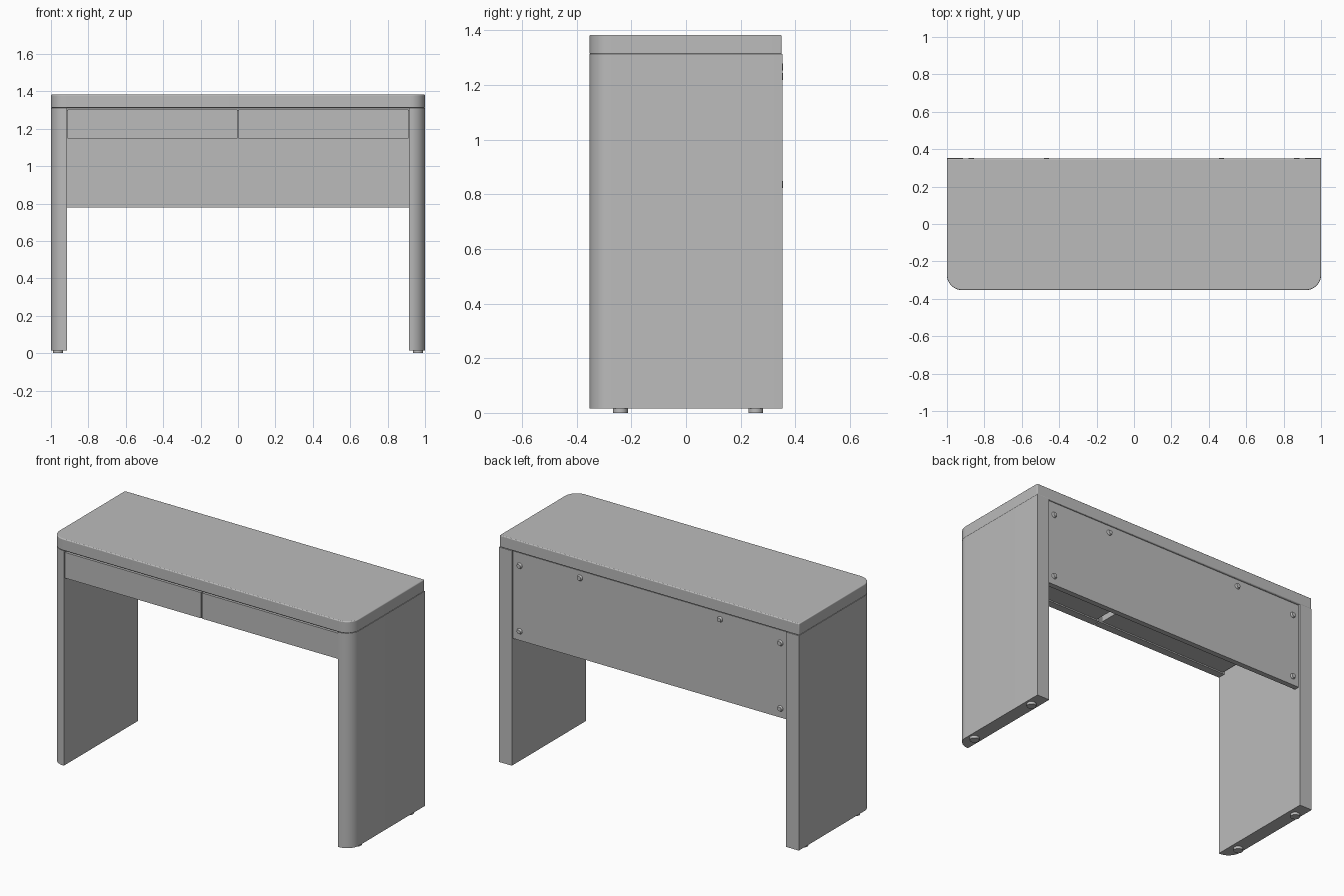
import bpy, bmesh, math
from mathutils import Matrix, Vector

cube = bpy.data.objects.get("Cube")
if cube:
    bpy.data.objects.remove(cube, do_unlink=True)

grey = bpy.data.materials.new("soft_grey")
grey.use_nodes = True
COLOUR = (0.5, 0.5, 0.5, 1)
grey.diffuse_color = COLOUR
grey.node_tree.nodes["Principled BSDF"].inputs["Base Color"].default_value = COLOUR


def finish(name, bm, bevel=0.0):
    bmesh.ops.recalc_face_normals(bm, faces=bm.faces)
    mesh = bpy.data.meshes.new(name)
    bm.to_mesh(mesh)
    bm.free()
    mesh.materials.append(grey)
    obj = bpy.data.objects.new(name, mesh)
    bpy.context.collection.objects.link(obj)
    bpy.ops.object.select_all(action="DESELECT")
    bpy.context.view_layer.objects.active = obj
    obj.select_set(True)
    bpy.ops.object.shade_smooth_by_angle(angle=math.radians(35))
    if bevel:
        mod = obj.modifiers.new("soft_edges", "BEVEL")
        mod.width, mod.segments = bevel, 3
        mod.limit_method, mod.angle_limit = "ANGLE", math.radians(50)
    return obj


def slab(name, x, y, z, round_corners=(), radius=0.08, bevel=0.0):
    """Box from ranges, with chosen front vertical corners rounded."""
    bm = bmesh.new()
    bmesh.ops.create_cube(bm, size=1)
    for v in bm.verts:
        v.co = Vector([r[0] if c < 0 else r[1] for c, r in zip(v.co, (x, y, z))])
    edges = [e for e in bm.edges
             if abs(e.verts[0].co.z - e.verts[1].co.z) > 1e-4
             and e.verts[0].co.y < y[0] + 1e-4
             and any(abs(e.verts[0].co.x - c) < 1e-4 for c in round_corners)]
    if edges:
        bmesh.ops.bevel(bm, geom=edges, offset=radius, segments=10,
                        profile=0.5, affect="EDGES")
    return finish(name, bm, bevel)


def disc(name, centre, radius, depth, axis="Z", taper=1.0):
    bm = bmesh.new()
    turn = Matrix.Rotation(-math.pi / 2, 4, "X") if axis == "Y" else Matrix()
    bmesh.ops.create_cone(bm, cap_ends=True, segments=24, radius1=radius,
                          radius2=radius * taper, depth=depth,
                          matrix=Matrix.Translation(centre) @ turn)
    return finish(name, bm)


# Desk top with rounded front corners
slab("desk_top", (-1, 1), (-0.353, 0.35), (1.312, 1.383), (-1, 1), bevel=0.005)

for side, s in (("left", 1), ("right", -1)):
    # Side panel leg, rounded on its outer front corner
    slab(side + "_leg", sorted((0.915 * s, s)), (-0.353, 0.353), (0.016, 1.312), (s,))

    # Feet
    for place, y in (("front", -0.24), ("back", 0.255)):
        disc(f"{side}_{place}_foot", (0.962 * s, y, 0.009), 0.027, 0.018)

    # Drawer front and drawer box
    slab(side + "_drawer_front", sorted((0.003 * s, 0.911 * s)), (-0.348, -0.30), (1.147, 1.302))
    slab(side + "_drawer_box", sorted((0.02 * s, 0.90 * s)), (-0.30, 0.27), (1.155, 1.29))

    # Screw heads on the back panel
    for i, (x, z) in enumerate(((0.87, 0.835), (0.87, 1.23), (0.467, 1.265))):
        disc(f"{side}_screw_{i + 1}", (x * s, 0.348, z), 0.018, 0.012, "Y", 0.7)

# Back panel and the rail under the top
slab("back_panel", (-0.914, 0.914), (0.31, 0.343), (0.78, 1.308))
slab("drawer_rail", (-0.915, 0.915), (-0.325, 0.31), (1.295, 1.312))
